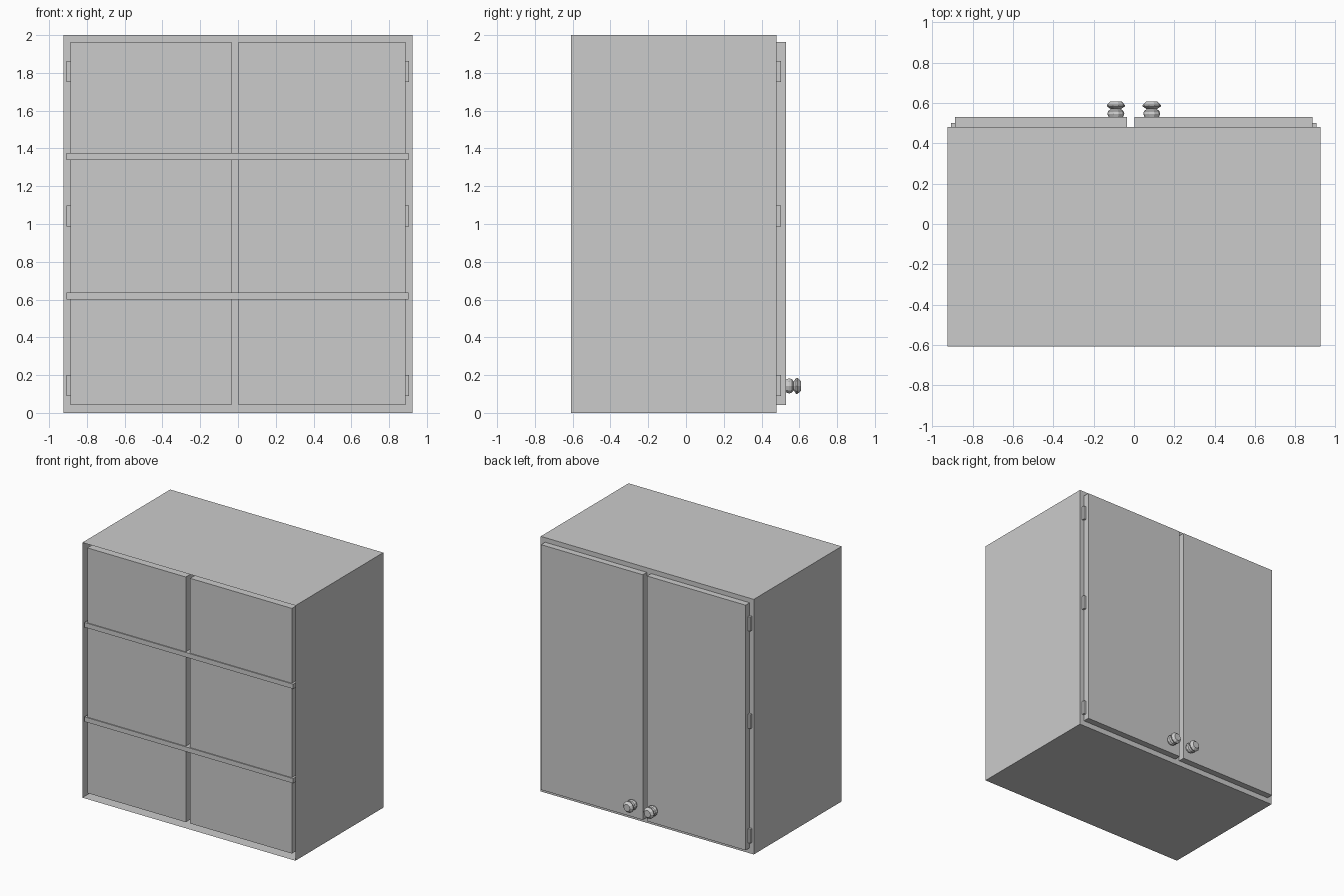
import bpy, bmesh, math
from mathutils import Matrix

if "Cube" in bpy.data.objects:
    bpy.data.objects.remove(bpy.data.objects["Cube"])

FRONT, BACK = 0.48, -0.608           # door-side plane and open rear rim
XS = [-0.924, -0.888, -0.034, 0.003, 0.886, 0.924]
ZS = [0.0, 0.042, 1.964, 2.0]


def finish(name, bm):
    bmesh.ops.recalc_face_normals(bm, faces=bm.faces[:])
    me = bpy.data.meshes.new(name)
    bm.to_mesh(me)
    bm.free()
    ob = bpy.data.objects.new(name, me)
    bpy.context.collection.objects.link(ob)
    return ob


def box(name, x, y, z):
    bm = bmesh.new()
    bmesh.ops.create_cube(bm, size=1)
    for v in bm.verts:
        for i, (a, b) in enumerate((x, y, z)):
            v.co[i] = b if v.co[i] > 0 else a
    return finish(name, bm)


# Cabinet body: face frame, outer shell open at the rear, two cavities
bm = bmesh.new()
grid = [[bm.verts.new((x, FRONT, z)) for z in ZS] for x in XS]
openings = []
for i in range(len(XS) - 1):
    for j in range(len(ZS) - 1):
        f = bm.faces.new((grid[i][j], grid[i][j + 1], grid[i + 1][j + 1], grid[i + 1][j]))
        if i in (1, 3) and j == 1:
            openings.append(f)
rim = [e for e in bm.edges if e.is_boundary]
ext = bmesh.ops.extrude_edge_only(bm, edges=rim)
for v in ext["geom"]:
    if isinstance(v, bmesh.types.BMVert):
        v.co.y = BACK
for f in bmesh.ops.extrude_discrete_faces(bm, faces=openings)["faces"]:
    for v in f.verts:
        v.co.y = -0.598
finish("cabinet_body", bm)

# Shelves run through both cavities and show slightly at the rear
for k, z in enumerate((0.6, 1.34)):
    box(f"shelf_{k + 1}", (-0.908, 0.903), (-0.606, 0.44), (z, z + 0.037))

# Knob profile as (radius, distance out from the door)
KNOB = [(0.036, 0.0), (0.042, 0.016), (0.038, 0.03), (0.025, 0.04),
        (0.045, 0.053), (0.045, 0.06), (0.028, 0.078)]


def knob(name, x):
    bm = bmesh.new()
    n = 10
    rings = [[bm.verts.new((x + r * math.cos(2 * math.pi * a / n), 0.53 + d,
                            0.143 + r * math.sin(2 * math.pi * a / n)))
              for a in range(n)] for r, d in KNOB]
    for p, q in zip(rings, rings[1:]):
        for a in range(n):
            b = (a + 1) % n
            bm.faces.new((p[a], p[b], q[b], q[a]))
    bm.faces.new(rings[0])
    bm.faces.new(rings[-1])
    finish(name, bm)


# Doors, hinges and knobs for each side
for side, x0, x1, hx, kx in (("left", XS[1], XS[2], (-0.908, -0.886), -0.09),
                             ("right", XS[3], XS[4], (0.884, 0.904), 0.088)):
    box(f"{side}_door", (x0, x1), (FRONT, 0.53), (ZS[1], ZS[2]))
    for k, z in enumerate((0.09, 0.988, 1.753)):
        box(f"{side}_hinge_{k + 1}", hx, (0.465, 0.502), (z, z + 0.11))
    knob(f"{side}_knob", kx)
